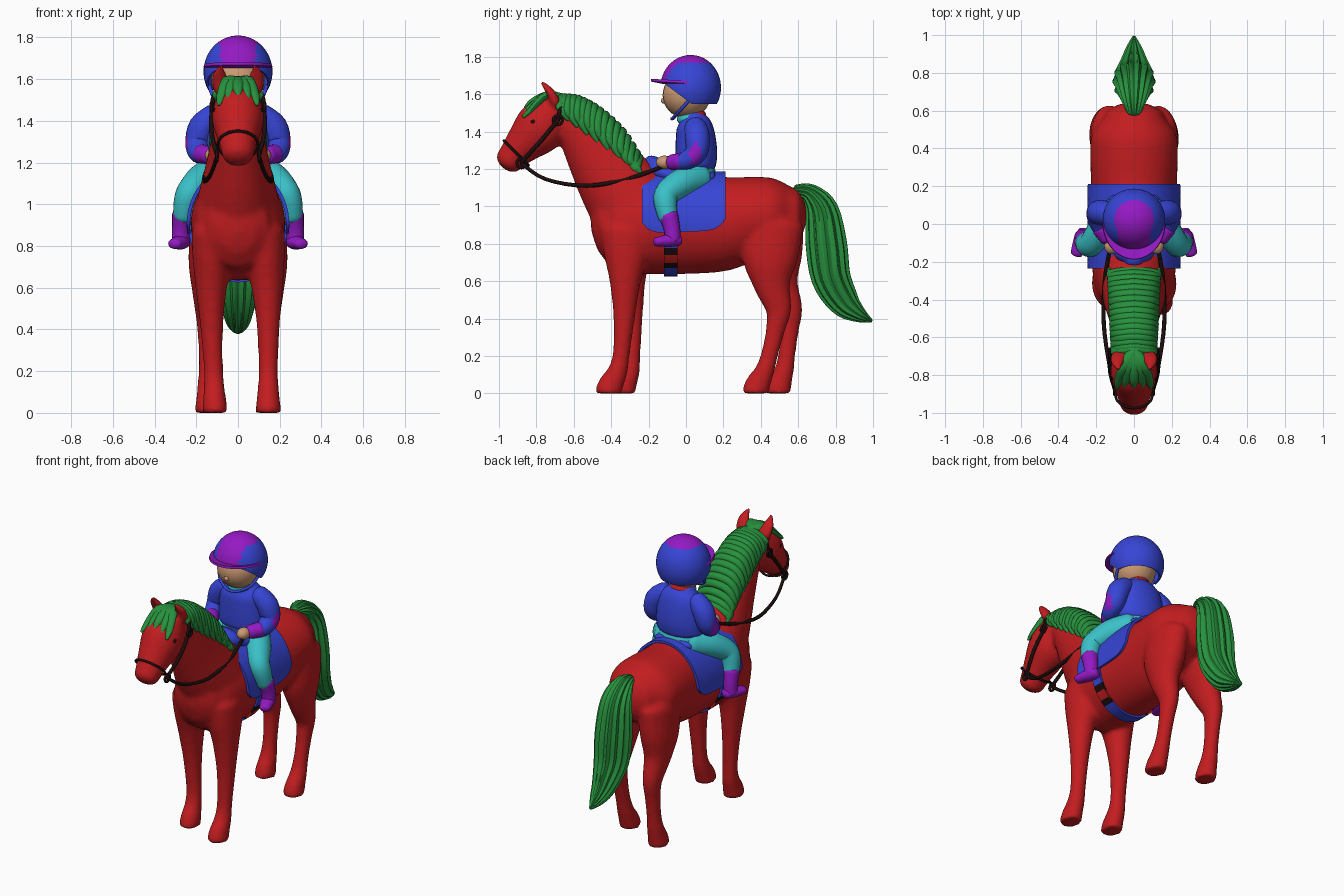
import bpy, bmesh
from math import sin, cos, pi, asin, radians
from mathutils import Vector, Matrix

cube = bpy.data.objects.get("Cube")
if cube:
    bpy.data.objects.remove(cube, do_unlink=True)


def material(name, *rgb):
    mat = bpy.data.materials.new(name)
    mat.use_nodes = True
    mat.diffuse_color = (*rgb, 1)
    mat.node_tree.nodes["Principled BSDF"].inputs["Base Color"].default_value = (*rgb, 1)
    return mat


RED = material("red", .54, .012, .014)
BLUE = material("blue", .038, .06, .67)
CYAN = material("cyan", .042, .53, .57)
PURPLE = material("purple", .3, .01, .55)
GREEN = material("green", .02, .28, .047)
SKIN = material("skin", .6, .32, .17)
BLACK = material("black", .012, .004, .004)
ACROSS = Vector((1, 0, 0))


def spline(points, steps=4):
    """Smooth interpolation through rows of values."""
    rows = [points[0], *points, points[-1]]
    out = []
    for four in zip(rows, rows[1:], rows[2:], rows[3:]):
        for i in range(steps):
            t = i / steps
            out.append([.5 * (2*q + (r - p)*t + (2*p - 5*q + 4*r - s)*t*t + (3*q - p - 3*r + s)*t**3)
                        for p, q, r, s in zip(*four)])
    return out + [list(points[-1])]


def add_tube(bm, points, axis=ACROSS, segments=20, ribs=0):
    """Loft ellipses along rows of x, y, z, radius along axis, other radius."""
    path = spline([p if len(p) == 5 else (*p, p[-1]) for p in points])
    centres = [Vector(p[:3]) for p in path]
    last = len(path) - 1
    tangents = [(centres[min(i + 1, last)] - centres[max(i - 1, 0)]).normalized()
                for i in range(last + 1)]
    stations = [(c, t, p[3], p[4]) for c, t, p in zip(centres, tangents, path)]

    def dome(station, sign):
        c, t, a, b = station
        return [(c + t * sign * .6 * min(a, b) * sin(radians(d)), t, a * cos(radians(d)), b * cos(radians(d)))
                for d in (30, 60, 85)]
    stations = dome(stations[0], -1)[::-1] + stations + dome(stations[-1], 1)
    rings = []
    for c, t, a, b in stations:
        side = (axis - t * axis.dot(t)).normalized()
        normal = t.cross(side)
        ring = []
        for k in range(segments):
            angle = 2 * pi * k / segments
            swell = 1 + .09 * cos(ribs * angle) if ribs else 1
            co = c + swell * (side * a * cos(angle) + normal * b * sin(angle))
            co.z = max(co.z, 0)
            ring.append(bm.verts.new(co))
        rings.append(ring)
    for low, high in zip(rings, rings[1:]):
        for k in range(segments):
            j = (k + 1) % segments
            bm.faces.new((low[k], low[j], high[j], high[k]))
    bm.faces.new(rings[0][::-1])
    bm.faces.new(rings[-1])


def make(bm, name, mat, modifiers=()):
    """Turn a bmesh into a smooth shaded object, with modifiers applied."""
    bmesh.ops.recalc_face_normals(bm, faces=bm.faces)
    mesh = bpy.data.meshes.new(name)
    bm.to_mesh(mesh)
    bm.free()
    mesh.materials.append(mat)
    obj = bpy.data.objects.new(name, mesh)
    bpy.context.collection.objects.link(obj)
    bpy.ops.object.select_all(action="DESELECT")
    obj.select_set(True)
    bpy.context.view_layer.objects.active = obj
    for kind, settings in modifiers:
        mod = obj.modifiers.new(kind.lower(), kind)
        for key, value in settings.items():
            setattr(mod, key, value)
        bpy.ops.object.modifier_apply(modifier=mod.name)
    bpy.ops.object.shade_smooth_by_angle(angle=radians(50))
    return obj


def tube(name, points, mat, **options):
    bm = bmesh.new()
    add_tube(bm, points, **options)
    return make(bm, name, mat)


def ball(name, centre, radii, mat):
    bm = bmesh.new()
    bmesh.ops.create_uvsphere(bm, u_segments=24, v_segments=16, radius=1,
                              matrix=Matrix.LocRotScale(Vector(centre), None, Vector(radii)))
    return make(bm, name, mat)


def paint(obj, mat, rule):
    obj.data.materials.append(mat)
    for face in obj.data.polygons:
        if rule(face.center):
            face.material_index = len(obj.data.materials) - 1


def sheet(name, rows, mat, thickness):
    bm = bmesh.new()
    grid = [[bm.verts.new(co) for co in row] for row in rows]
    for r, s in zip(grid, grid[1:]):
        for k in range(len(r) - 1):
            bm.faces.new((r[k], r[k + 1], s[k + 1], s[k]))
    return make(bm, name, mat, [("SOLIDIFY", dict(thickness=thickness, offset=0))])


def midline(rows):
    return [(0, *row) for row in rows]


def mirrored(points, side):
    return [(p[0] * side, *p[1:]) for p in points]


def arch(half):
    """Extend a half path, ending on the centre line, to the other side."""
    return half + mirrored(half[:-1][::-1], -1)


# Horse: trunk, neck, head, ears and legs fused into one skin
horse = bmesh.new()
add_tube(horse, midline([(-.405, .885, .17, .21), (-.34, .895, .205, .26), (-.2, .905, .225, .268),
                         (0, .905, .227, .267), (.2, .91, .228, .255), (.36, .945, .232, .215),
                         (.47, .95, .225, .2), (.55, .95, .17, .16)]), segments=32)
add_tube(horse, midline([(-.28, 1, .2, .24), (-.37, 1.12, .17, .21), (-.46, 1.25, .14, .175),
                         (-.56, 1.39, .115, .13), (-.65, 1.49, .09, .09)]), segments=32)
add_tube(horse, midline([(-.68, 1.535, .08, .08), (-.73, 1.48, .112, .125), (-.79, 1.41, .126, .138),
                         (-.87, 1.33, .102, .105), (-.92, 1.275, .085, .083), (-.95, 1.238, .078, .075)]))
FRONT_LEG = [(.125, -.315, .87, .1, .14), (.13, -.32, .74, .095, .12), (.14, -.325, .6, .076, .085),
             (.145, -.33, .42, .056, .06), (.145, -.345, .22, .047, .046), (.145, -.365, .12, .051, .054),
             (.145, -.4, .05, .058, .068), (.145, -.415, 0, .063, .074)]
HIND_LEG = [(.13, .46, .9, .1, .17), (.14, .45, .72, .098, .15), (.145, .46, .58, .075, .1),
            (.145, .495, .45, .056, .07), (.145, .48, .35, .047, .053), (.145, .45, .22, .044, .046),
            (.145, .42, .12, .051, .053), (.145, .385, .05, .058, .068), (.145, .37, 0, .063, .074)]
EAR = [(.08, -.695, 1.55, .042, .03), (.088, -.725, 1.61, .042, .024), (.082, -.772, 1.665, .014, .012)]
for side in (1, -1):
    add_tube(horse, mirrored(EAR, side))
    for leg, stride, inward in ((FRONT_LEG, .075, .035), (HIND_LEG, .12, 0)):
        lag = 0 if side > 0 else 1
        add_tube(horse, [(x * side + lag * inward * (1 - z / .9), y + lag * stride * (1 - z / .9), z, a, b)
                         for x, y, z, a, b in leg])
make(horse, "horse_body", RED, [("REMESH", dict(mode="VOXEL", voxel_size=.012)),
                                ("SMOOTH", dict(factor=.5, iterations=14))])

# Ribbed tail, mane locks draped over the crest, and forelock
tube("tail", midline([(.59, 1.085, .035, .03), (.66, 1.07, .065, .05), (.725, .98, .09, .085),
                      (.75, .8, .105, .105), (.775, .62, .098, .1), (.845, .49, .07, .08),
                      (.92, .425, .045, .045), (.99, .388, .01, .01)]), GREEN, segments=72, ribs=14)
crest = spline([(-.66, 1.57), (-.57, 1.56), (-.46, 1.5), (-.34, 1.39), (-.25, 1.25)])
mane = bmesh.new()
for i, (y, z) in enumerate(crest):
    u = i / (len(crest) - 1)
    w = .105 + .022 * u
    drop = (.08 + .08 * sin(pi * u)) * (1.12 if i % 2 else .95)
    add_tube(mane, arch([(w, y + .015, z - drop, .01, .008), (w, y - .012, z - drop * .6, .024, .018),
                         (w * .7, y - .008, z - .012, .026, .022), (0, y, z + .012, .026, .022)]),
             axis=Vector((0, .75, -.65)), segments=10)
make(mane, "mane", GREEN)
forelock = bmesh.new()
for x in (-.08, -.04, 0, .04, .08):
    add_tube(forelock, [(0, -.67, 1.585, .032, .022), (x * .6, -.75, 1.592, .032, .022),
                        (x, -.83, 1.555 - abs(x) / 2, .024, .016), (x * 1.15, -.87, 1.505 - abs(x) / 3, .008)],
             segments=10)
make(forelock, "forelock", GREEN)

# Bridle and reins
tube("noseband", [(.097 * cos(t), -.908 + .066 * sin(t), 1.285 - .066 * sin(t), .007)
                  for t in [k * pi / 8 for k in range(17)]], BLACK, axis=Vector((0, -.7, -.7)), segments=8)
tube("headpiece", arch([(.125, -.685, 1.46, .011), (.105, -.67, 1.54, .011), (0, -.66, 1.59, .011)]),
     BLACK, axis=Vector((0, 1, 0)), segments=8)
for side, label in ((1, "left"), (-1, "right")):
    tube(label + "_cheek_strap", mirrored([(.125, -.685, 1.46, .011), (.127, -.78, 1.345, .011),
                                           (.1, -.88, 1.235, .011)], side), BLACK, segments=8)
    tube(label + "_rein", mirrored([(.1, -.88, 1.23, .01), (.13, -.75, 1.145, .01), (.16, -.53, 1.11, .011),
                                    (.155, -.3, 1.15, .011), (.125, -.12, 1.215, .011)], side), BLACK, segments=8)
    for spot, (x, y, z) in (("bit", (.102, -.88, 1.23)), ("cheek", (.128, -.685, 1.46))):
        tube(f"{label}_{spot}_ring", [(x * side, y + .024 * cos(k * pi / 6), z + .024 * sin(k * pi / 6), .008)
                                      for k in range(13)], BLACK, segments=8)
    ball(label + "_horse_eye", (.108 * side, -.815, 1.45), (.012, .016, .014), BLACK)


# Saddle cloth, girth and saddle
def wrap(name, start, end, a, b, span, thickness):
    rows = []
    for i in range(17):
        u = i / 16
        low, high = span(2 * u - 1)
        angles = [low + (high - low) * k / 60 for k in range(61)]
        rows.append([(a * cos(t), start + (end - start) * u, .903 + b * sin(t)) for t in angles])
    return sheet(name, rows, BLUE, thickness)


def cloth_span(u):
    low = asin((.06 * u ** 6 - .04 + .01 * u) / .28)
    return low, pi - low


wrap("saddle_cloth", -.235, .212, .238, .275, cloth_span, .016)
girth = wrap("girth", -.118, -.045, .231, .27, lambda u: (pi, 2 * pi), .014)
paint(girth, BLACK, lambda c: .675 < c.z < .695 or .735 < c.z < .775)
paint(girth, RED, lambda c: .695 < c.z < .735)
tube("saddle", midline([(-.205, 1.22, .05, .055), (-.17, 1.205, .1, .06), (-.08, 1.165, .14, .05),
                        (.05, 1.155, .15, .05), (.14, 1.155, .13, .04)]), BLUE)

# Rider's body
tube("hips", midline([(.05, 1.15, .14, .095), (.05, 1.18, .155, .11), (.05, 1.22, .14, .095)]), CYAN)
tube("jumper", midline([(.052, 1.225, .16, .108), (.055, 1.28, .16, .112), (.052, 1.36, .155, .107),
                        (.045, 1.43, .14, .095), (.035, 1.475, .085, .07)]), BLUE, segments=28)
tube("neck", midline([(.03, 1.46, .06), (.02, 1.53, .06)]), SKIN)
collar = tube("collar", midline([(.03, 1.475, .08), (.025, 1.5, .072)]), CYAN)
paint(collar, RED, lambda c: c.y > .05)
for side, label in ((1, "left"), (-1, "right")):
    arm = tube(label + "_sleeve", mirrored([(.11, .05, 1.425, .06), (.17, .06, 1.37, .067), (.193, .055, 1.29, .06),
                                            (.185, 0, 1.245, .05), (.155, -.055, 1.235, .038)], side), BLUE)
    paint(arm, PURPLE, lambda c: abs(c.x) > .2 and (c.y - .045) ** 2 + ((c.z - 1.28) / 2) ** 2 < .0008)
    tube(label + "_cuff", mirrored([(.175, -.025, 1.24, .047), (.14, -.075, 1.235, .042)], side), PURPLE)
    ball(label + "_hand", (.12 * side, -.115, 1.235), (.038, .045, .036), SKIN)
    tube(label + "_trouser_leg", mirrored([(.08, .06, 1.15, .092), (.16, -.02, 1.125, .08), (.22, -.1, 1.07, .068),
                                           (.245, -.11, 1.02, .062), (.26, -.095, .94, .052)], side), CYAN)
    tube(label + "_boot", mirrored([(.265, -.092, .95, .051), (.272, -.075, .88, .044),
                                    (.275, -.07, .82, .042)], side), PURPLE)
    tube(label + "_foot", mirrored([(.262, -.04, .818, .035, .03), (.278, -.09, .817, .043, .034),
                                    (.305, -.158, .81, .032, .024)], side), PURPLE)

# Rider's head and helmet
ball("head", (0, .003, 1.595), (.128, .128, .125), SKIN)
ball("nose", (0, -.118, 1.565), (.016, .016, .016), SKIN)
tube("chin_strap", arch([(.138, .02, 1.57, .009), (.115, -.03, 1.515, .009), (.05, -.065, 1.475, .009),
                         (0, -.075, 1.468, .009)]), BLUE, axis=Vector((0, 1, 0)), segments=8)
shell = bmesh.new()
bmesh.ops.create_uvsphere(shell, u_segments=48, v_segments=32, radius=1,
                          matrix=Matrix.LocRotScale(Vector((0, .025, 1.635)), None, Vector((.159, .156, .168))))
for slope in (0, .75):
    bmesh.ops.bisect_plane(shell, geom=[*shell.verts, *shell.edges, *shell.faces], clear_inner=True,
                           plane_co=(0, .03, 1.55), plane_no=(0, slope, 1))
helmet = make(shell, "helmet", BLUE, [("SOLIDIFY", dict(thickness=.012, offset=0))])
paint(helmet, PURPLE, lambda c: c.z > 1.772 or (c.y < 0 and abs(c.x) < .085 and c.z > 1.65))
visor_rows = []
for i in range(25):
    t = pi + pi * i / 24
    reach = .06 * abs(sin(t)) + .012
    visor_rows.append([((.155 + r * .5) * cos(t), .02 + (.135 + r) * sin(t), 1.66 + r * .2)
                       for r in (0, reach / 2, reach)])
sheet("visor", visor_rows, PURPLE, .014)
